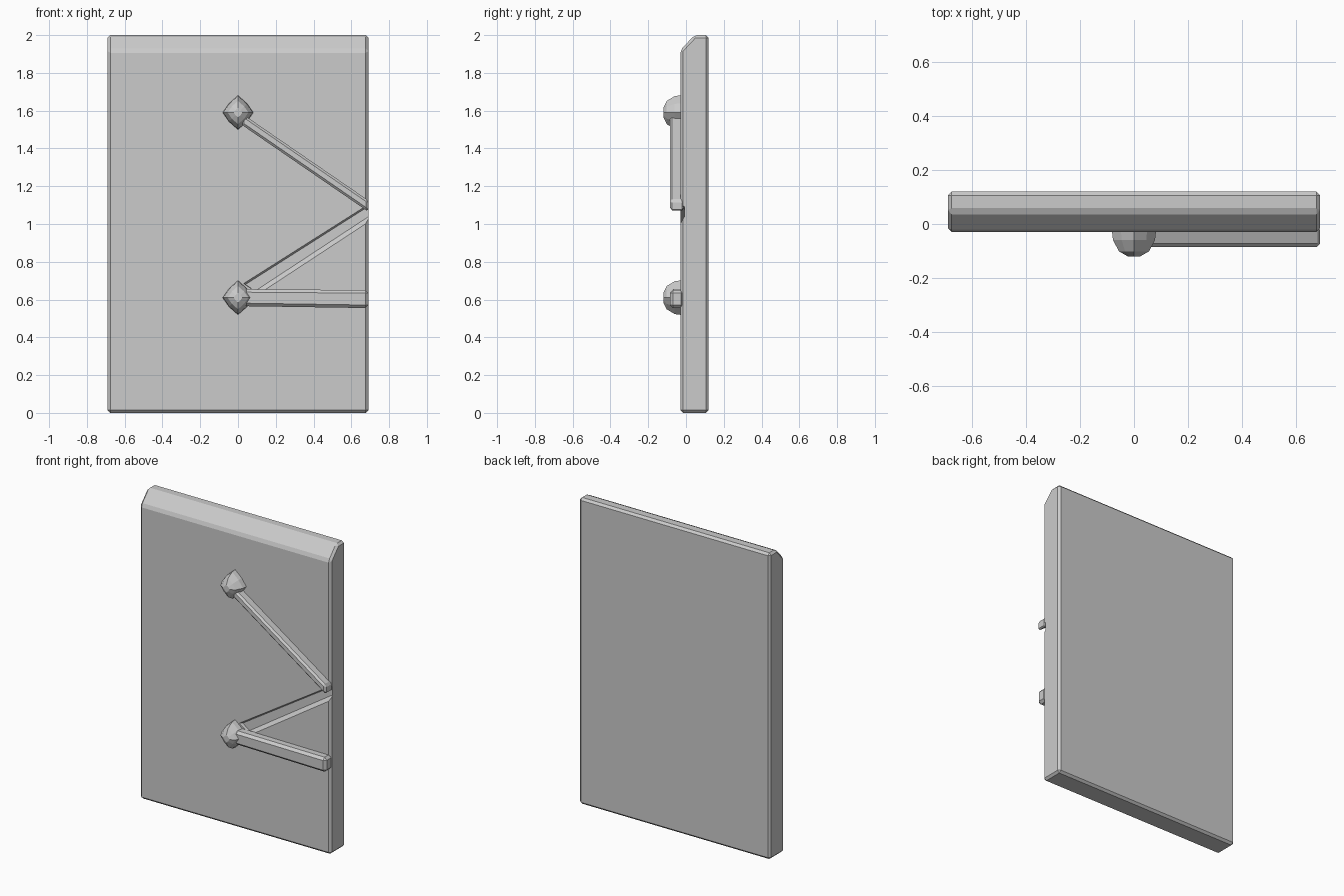
import bpy, bmesh
from mathutils import Vector

if "Cube" in bpy.data.objects:
    bpy.data.objects.remove(bpy.data.objects["Cube"])


def loft(name, rings):
    """Closed solid skinned through rings with equal point counts."""
    bm = bmesh.new()
    loops = [[bm.verts.new(p) for p in ring] for ring in rings]
    n = len(loops[0])
    for a, b in zip(loops, loops[1:]):
        for i in range(n):
            j = (i + 1) % n
            bm.faces.new((a[i], a[j], b[j], b[i]))
    bm.faces.new(loops[0])
    bm.faces.new(loops[-1])
    bmesh.ops.recalc_face_normals(bm, faces=bm.faces)
    mesh = bpy.data.meshes.new(name)
    bm.to_mesh(mesh)
    bm.free()
    obj = bpy.data.objects.new(name, mesh)
    bpy.context.collection.objects.link(obj)
    return obj


def prism_y(name, outline, y0, y1):
    return loft(name, [[(x, y, z) for x, z in outline] for y in (y0, y1)])


def bevel(obj, width, angle=0.6):
    mod = obj.modifiers.new("worn_edges", 'BEVEL')
    mod.width = width
    mod.segments = 1
    mod.limit_method = 'ANGLE'
    mod.angle_limit = angle


# Door slab with a sloped top front edge
profile = [(-0.03, 0), (0.12, 0), (0.12, 2.0), (0.045, 2.0), (-0.03, 1.92)]
slab = loft("slab", [[(x, y, z) for y, z in profile] for x in (-0.69, 0.69)])
bevel(slab, 0.014)

# Diagonal groove: steep upper wall, sloping lower wall
front = [(0.03, 0.685), (0.72, 1.122), (0.72, 1.03), (0.11, 0.63)]
floor = [(0.04, 0.68), (0.72, 1.112), (0.72, 1.058), (0.09, 0.645)]
cutter = loft("groove_cutter", [[(x, -0.06, z) for x, z in front],
                                [(x, -0.03, z) for x, z in front],
                                [(x, -0.008, z) for x, z in floor]])
cutter.hide_render = True
cutter.hide_viewport = True
cut = slab.modifiers.new("groove", 'BOOLEAN')
cut.operation = 'DIFFERENCE'
cut.solver = 'EXACT'
cut.object = cutter

# Raised ribs running from the studs to the right edge
upper = prism_y("upper_rib", [(0.02, 1.585), (0.69, 1.125), (0.69, 1.065), (0.02, 1.525)],
                -0.085, -0.01)
lower = prism_y("lower_rib", [(0.03, 0.655), (0.69, 0.65), (0.69, 0.555), (0.03, 0.565)],
                -0.085, -0.01)
bevel(upper, 0.012)
bevel(lower, 0.016)

# Faceted diamond studs
for name, cz in (("upper_stud", 1.59), ("lower_stud", 0.61)):
    rings = []
    for y, r in ((-0.01, 0.088), (-0.06, 0.082), (-0.102, 0.058), (-0.12, 0.024)):
        k = r * 0.56
        outline = [(r * 0.95, 0), (k, k), (0, r * 1.06), (-k, k),
                   (-r * 0.95, 0), (-k, -k), (0, -r * 1.06), (k, -k)]
        rings.append([(x, y, cz + z) for x, z in outline])
    loft(name, rings)
